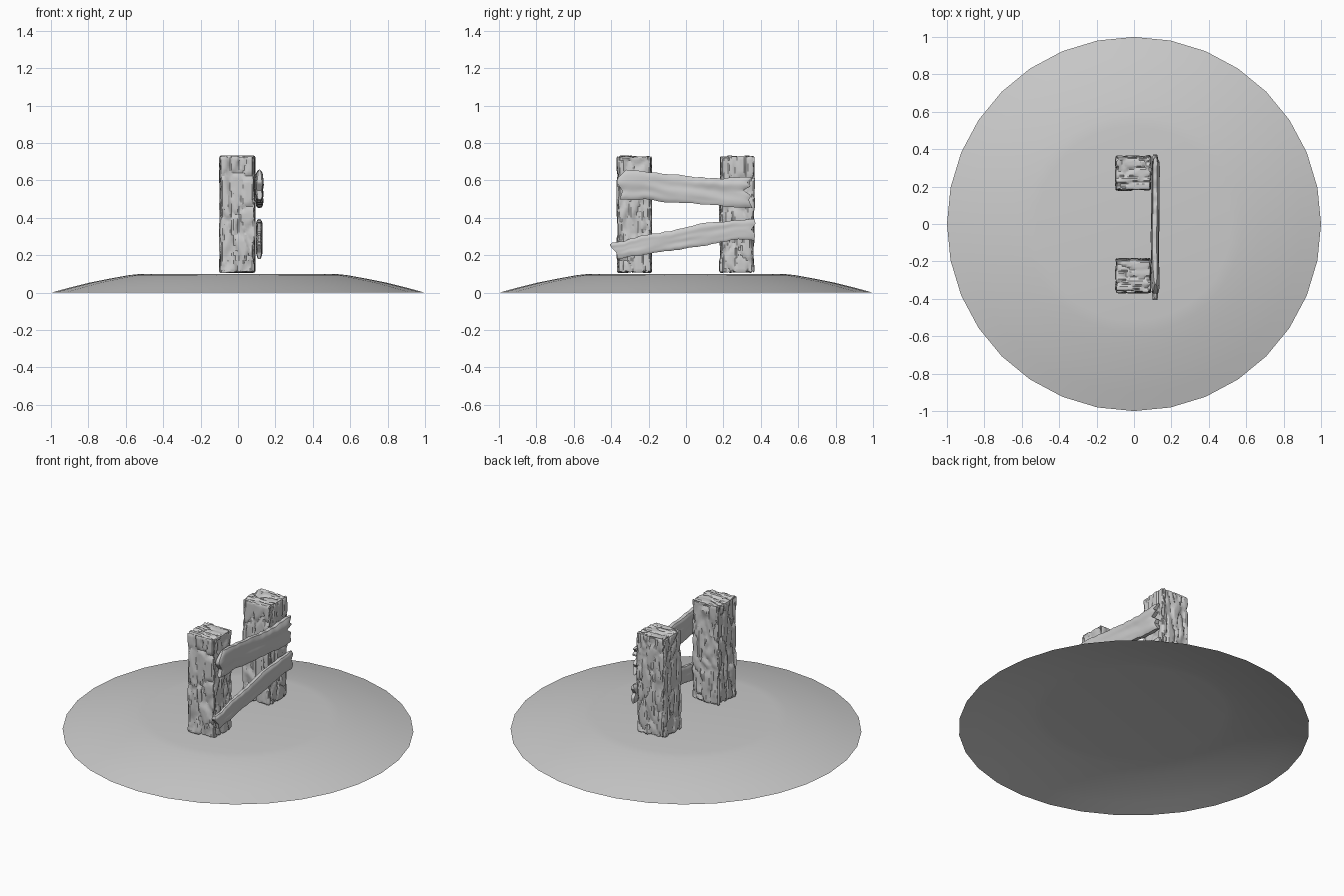
import bpy, bmesh, math
from mathutils import Vector, noise

if "Cube" in bpy.data.objects:
    bpy.data.objects.remove(bpy.data.objects["Cube"])

mat = bpy.data.materials.new("light grey")
mat.diffuse_color = (0.6, 0.6, 0.6, 1)
mat.use_nodes = True
mat.node_tree.nodes["Principled BSDF"].inputs["Base Color"].default_value = mat.diffuse_color


def finish(bm, name, angle=None):
    bmesh.ops.recalc_face_normals(bm, faces=bm.faces[:])
    me = bpy.data.meshes.new(name)
    bm.to_mesh(me)
    bm.free()
    me.materials.append(mat)
    ob = bpy.data.objects.new(name, me)
    bpy.context.collection.objects.link(ob)
    if angle:
        bpy.ops.object.select_all(action='DESELECT')
        ob.select_set(True)
        bpy.context.view_layer.objects.active = ob
        bpy.ops.object.shade_smooth_by_angle(angle=math.radians(angle))
    return ob


def grid_box(cuts):
    """Unit cube (-1..1) with a chosen number of cuts along each axis."""
    bm = bmesh.new()
    bmesh.ops.create_cube(bm, size=2)
    for axis in range(3):
        es = [e for e in bm.edges
              if abs(e.verts[0].co[axis] - e.verts[1].co[axis]) > 1.5]
        bmesh.ops.subdivide_edges(bm, edges=es, cuts=cuts[axis], use_grid_fill=True)
    return bm


def lerp(table, t):
    """Piecewise linear lookup in a list of (t, value)."""
    if t <= table[0][0]:
        return table[0][1]
    for (a, va), (b, vb) in zip(table, table[1:]):
        if t <= b:
            return va + (vb - va) * (t - a) / (b - a)
    return table[-1][1]


def groove(p):
    """Chiselled wood: dark cracks between cells and uneven cell depth."""
    d, pts = noise.voronoi(p)
    crack = max(0.0, 1 - (d[1] - d[0]) / 0.22)
    return 0.011 * crack + 0.009 * abs(noise.cell(pts[0] * 7.3))


# ground mound: open shell with 32 sides
bm = bmesh.new()
N = 32
rings = []
for r, z in [(1, 0), (0.9, 0.027), (0.8, 0.052), (0.68, 0.076), (0.58, 0.094), (0.52, 0.1)]:
    rings.append([bm.verts.new((r * math.cos(2 * math.pi * i / N),
                                r * math.sin(2 * math.pi * i / N), z)) for i in range(N)])
for a, b in zip(rings, rings[1:]):
    for i in range(N):
        j = (i + 1) % N
        bm.faces.new((a[i], a[j], b[j], b[i]))
cap = bm.faces.new(rings[-1])
cap.normal_update()
finish(bm, "ground_mound", 30)


# posts: rough hewn square timbers
def post(name, cy, seed):
    half = Vector((0.099, 0.097, 0.3165))
    centre = Vector((-0.004, cy, 0.4185))
    b = 0.016
    inner = half - Vector((b, b, b))
    off = Vector((seed, seed * 1.7, seed * 0.6))
    bm = grid_box((19, 19, 45))
    for v in bm.verts:
        p = Vector([v.co[i] * half[i] for i in range(3)])
        q = Vector([max(-inner[i], min(inner[i], p[i])) for i in range(3)])
        n = (p - q).normalized()
        s = Vector((p.x * 19, p.y * 19, p.z * 5.5))
        s += noise.noise_vector(p * 9 + off) * 0.35
        if abs(n.z) > 0.8:
            s = Vector((p.x * 7, p.y * 24, p.z * 5))
        v.co = centre + q + n * (b - groove(s + off))
    finish(bm, name, 28)


post("left_post", -0.275, 3.1)
post("right_post", 0.272, 8.4)


# rails: thin boards with wavy edges and splintered ends
def rail(name, x0, x1, top, bottom, start, end, seed):
    bm = grid_box((3, 59, 15))
    off = Vector((seed, seed, seed))
    xm, xh = (x0 + x1) / 2, (x1 - x0) / 2
    for v in bm.verts:
        w, u, t = v.co.x, (v.co.y + 1) / 2, (v.co.z + 1) / 2
        ya, yb = lerp(start, t), lerp(end, t)
        y = ya + (yb - ya) * u
        zt = lerp(top, y) + 0.007 * noise.noise(Vector((y * 22, 0, 5)) + off)
        zb = lerp(bottom, y) + 0.007 * noise.noise(Vector((y * 22, 0, 0)) + off)
        # thinner towards edges and ends, with long grain on the faces
        thick = 1 - 0.4 * abs(v.co.z) ** 6 - 0.3 * abs(v.co.y) ** 20
        grain = 0.25 * noise.noise(Vector((w, y * 6, t * 4)) + off)
        wave = 0.12 * noise.noise(Vector((0, y * 5, 9)) + off)
        x = xm + xh * (w * (thick - 0.12 + grain) + wave)
        v.co = (x, y, zb + (zt - zb) * t)
    finish(bm, name, 35)


rail("upper_rail", 0.09, 0.137,
     [(-0.37, 0.64), (-0.32, 0.655), (-0.2, 0.645), (-0.05, 0.628),
      (0.05, 0.618), (0.2, 0.61), (0.36, 0.62)],
     [(-0.37, 0.495), (-0.2, 0.50), (-0.08, 0.48), (0.05, 0.475),
      (0.2, 0.462), (0.36, 0.455)],
     [(0, -0.355), (0.3, -0.34), (0.65, -0.372), (0.8, -0.365), (1, -0.32)],
     [(0, 0.355), (0.25, 0.335), (0.4, 0.35), (0.55, 0.305), (0.72, 0.352),
      (0.82, 0.325), (1, 0.357)], 2.3)
rail("lower_rail", 0.095, 0.132,
     [(-0.41, 0.27), (-0.33, 0.275), (-0.24, 0.305), (-0.1, 0.325),
      (0, 0.35), (0.08, 0.37), (0.2, 0.38), (0.37, 0.395)],
     [(-0.38, 0.18), (-0.3, 0.19), (-0.15, 0.215), (0, 0.235),
      (0.18, 0.268), (0.28, 0.285), (0.37, 0.28)],
     [(0, -0.365), (0.35, -0.372), (0.6, -0.39), (0.85, -0.41), (1, -0.395)],
     [(0, 0.365), (0.3, 0.37), (0.5, 0.35), (0.8, 0.372), (1, 0.365)], 6.1)
